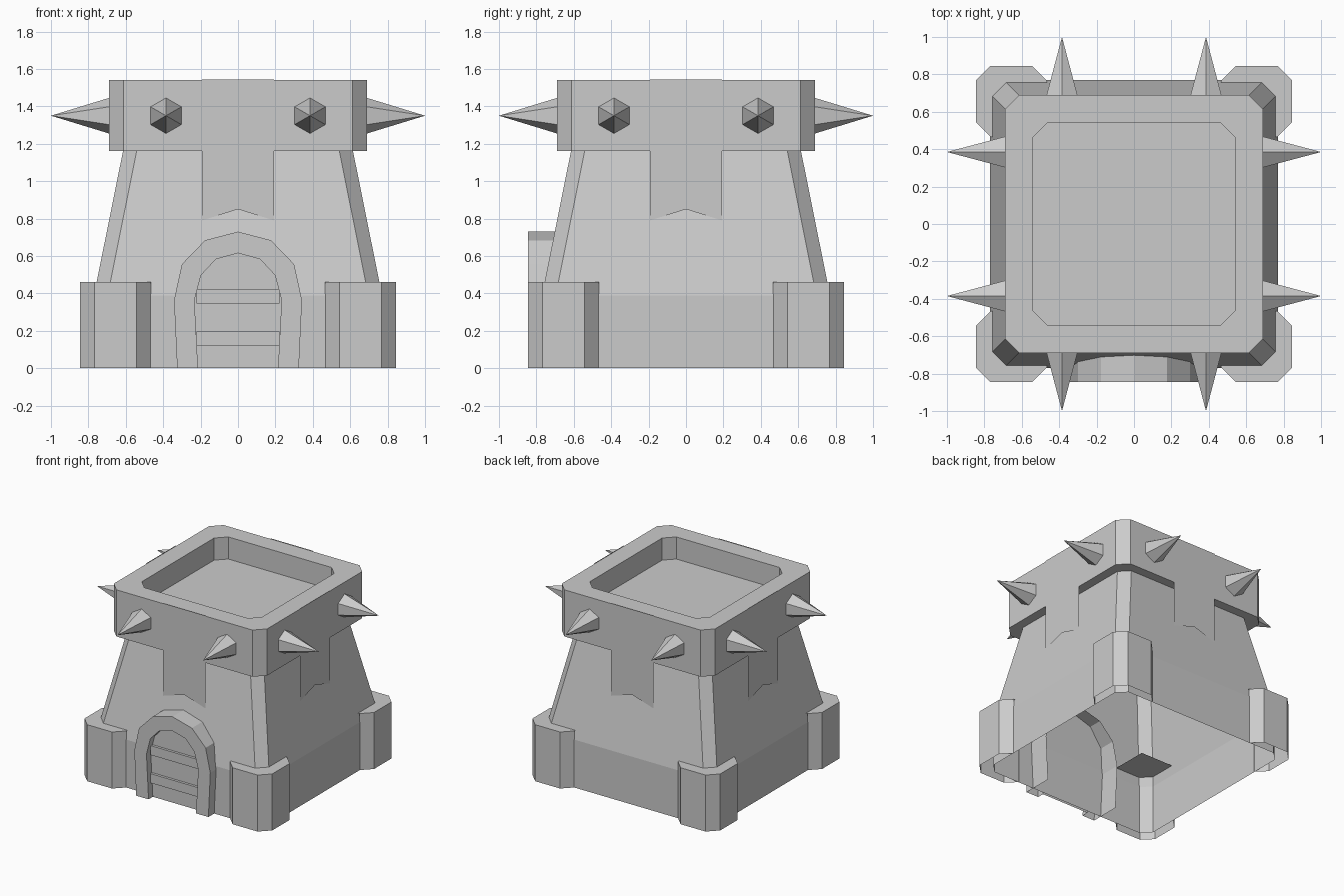
import bpy, bmesh, math
from mathutils import Matrix

cube = bpy.data.objects.get("Cube")
if cube:
    bpy.data.objects.remove(cube, do_unlink=True)

stone = bpy.data.materials.new("grey_stone")
stone.use_nodes = True
stone.diffuse_color = (0.6, 0.6, 0.6, 1)
stone.node_tree.nodes["Principled BSDF"].inputs["Base Color"].default_value = (0.6, 0.6, 0.6, 1)


def finish(name, bm):
    mesh = bpy.data.meshes.new(name)
    bm.to_mesh(mesh)
    bm.free()
    mesh.materials.append(stone)
    obj = bpy.data.objects.new(name, mesh)
    bpy.context.collection.objects.link(obj)
    return obj


def loft(name, rings, closed=True, cap_start=False, cap_end=False, skip=()):
    """Join rings of points with quads, leaving out the segments in skip."""
    bm = bmesh.new()
    rows = [[bm.verts.new(p) for p in ring] for ring in rings]
    n = len(rows[0])
    for a, b in zip(rows, rows[1:]):
        for i in range(n if closed else n - 1):
            if i not in skip:
                j = (i + 1) % n
                bm.faces.new((a[i], a[j], b[j], b[i]))
    if cap_start:
        bm.faces.new(rows[0][::-1])
    if cap_end:
        bm.faces.new(rows[-1])
    return finish(name, bm)


def square_ring(r, z, cut):
    """Counter-clockwise square with cut corners."""
    k = r - cut
    return [(r, -k, z), (r, k, z), (k, r, z), (-k, r, z),
            (-r, k, z), (-r, -k, z), (-k, -r, z), (k, -r, z)]


# Tapered body, open underneath, and crown with a sunken roof
loft("tower_body", [square_ring(0.77, 0, 0.073), square_ring(0.77, 0.39, 0.073),
                    square_ring(0.615, 1.16, 0.073)])
loft("crown", [square_ring(0.69, 1.16, 0.078), square_ring(0.69, 1.54, 0.078),
               square_ring(0.54, 1.54, 0.075), square_ring(0.54, 1.36, 0.075)],
     cap_start=True, cap_end=True)

# Parts repeated on each side or corner
lo, hi, c = 0.465, 0.845, 0.078
post_plan = [(lo, lo), (hi - c, lo), (hi, lo + c), (hi, hi - c),
             (hi - c, hi), (lo + c, hi), (lo, hi - c)]
banner_plan = [(-0.193, 1.544), (-0.193, 0.79), (0, 0.85), (0.193, 0.79), (0.193, 1.544)]
sides = ["front", "left", "back", "right"]
for i, side in enumerate(sides):
    turn = Matrix.Rotation(i * math.pi / 2, 4, 'Z')

    post = loft(f"corner_post_{i + 1}", [[(x, y, z) for x, y in post_plan] for z in (0, 0.46)],
                cap_end=True, skip=(0, 6))
    post.data.transform(turn)

    bm = bmesh.new()
    bm.faces.new([bm.verts.new((x, -0.692, z)) for x, z in banner_plan])
    finish(f"banner_{side}", bm).data.transform(turn)

    for k, x in enumerate((-0.385, 0.385)):
        bm = bmesh.new()
        bmesh.ops.create_cone(bm, segments=6, radius1=0.095, radius2=0, depth=0.31,
                              cap_ends=True)
        bmesh.ops.remove_doubles(bm, verts=bm.verts, dist=0.0001)
        spike = finish(f"spike_{side}_{k + 1}", bm)
        spike.data.transform(turn @ Matrix.Translation((x, -0.845, 1.35))
                             @ Matrix.Rotation(math.pi / 2, 4, 'X'))


def arch(half, y):
    """Mirror the left half of an arch and place it at depth y."""
    full = half + [(-x, z) for x, z in half[-2::-1]]
    return [(x, y, z) for x, z in full]


# Door frame, door and cross bars
outer = [(-0.325, 0), (-0.342, 0.364), (-0.30, 0.556), (-0.176, 0.684), (0, 0.73)]
inner = [(-0.214, 0), (-0.233, 0.364), (-0.198, 0.497), (-0.118, 0.583), (0, 0.615)]
loft("door_frame", [arch(outer, -0.6), arch(outer, -0.845),
                    arch(inner, -0.845), arch(inner, -0.79)], closed=False)
bm = bmesh.new()
bm.faces.new([bm.verts.new(p) for p in arch(inner, -0.79)[::-1]])
finish("door", bm)
for k, z in enumerate((0.157, 0.385)):
    bm = bmesh.new()
    bmesh.ops.create_cube(bm, size=1, matrix=Matrix.Translation((0, -0.8, z))
                          @ Matrix.Diagonal((0.445, 0.022, 0.076, 1)))
    finish(f"door_bar_{k + 1}", bm)
